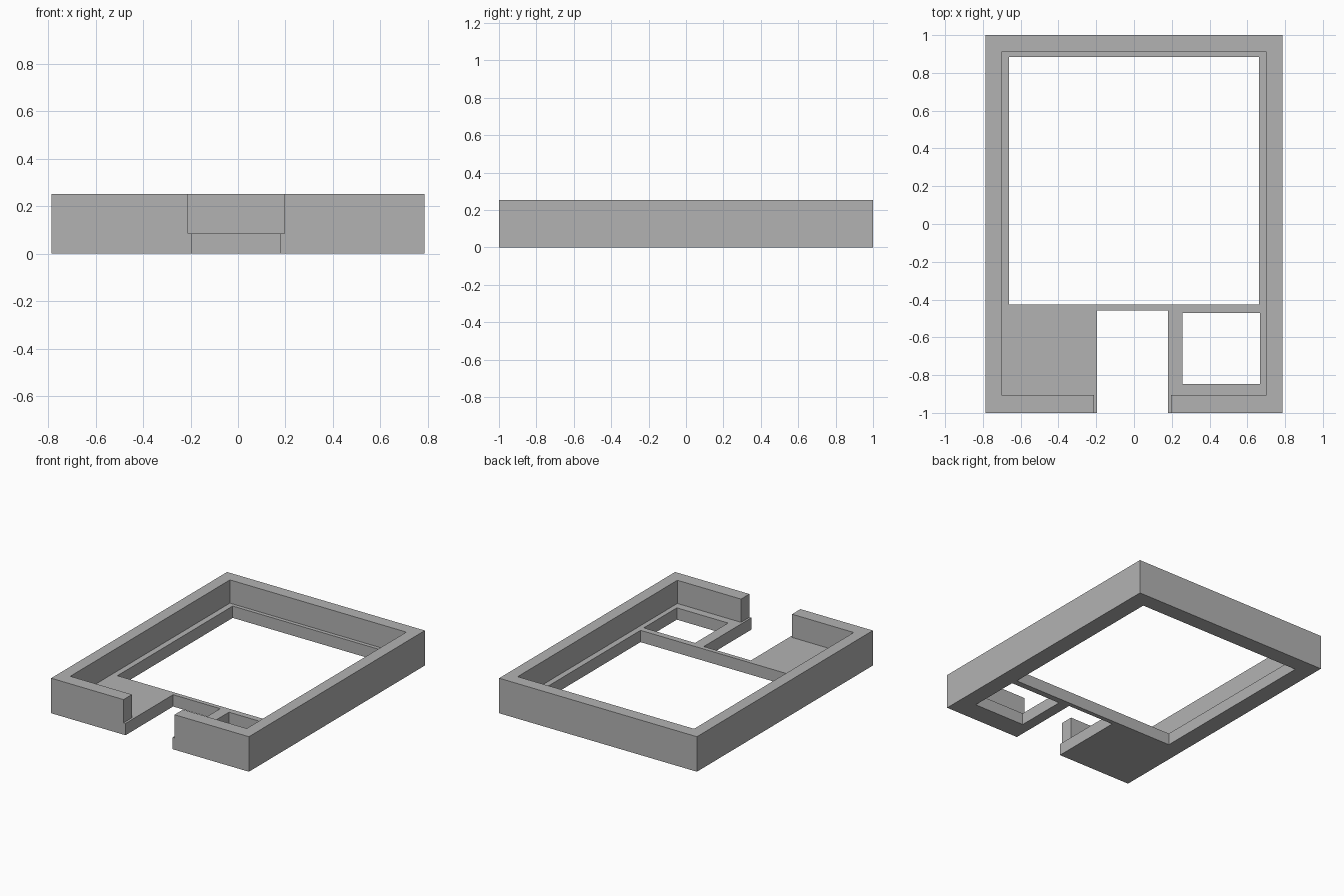
import bpy

if "Cube" in bpy.data.objects:
    bpy.data.objects.remove(bpy.data.objects["Cube"], do_unlink=True)

# One plain grey for the whole model
grey = bpy.data.materials.new("plain grey")
grey.use_nodes = True
colour = (0.45, 0.45, 0.45, 1)
grey.diffuse_color = colour
grey.node_tree.nodes["Principled BSDF"].inputs["Base Color"].default_value = colour


def box(name, x, y, z):
    """Box spanning the given (low, high) ranges."""
    spans = (x, y, z)
    bpy.ops.mesh.primitive_cube_add(size=1, location=[(a + b) / 2 for a, b in spans])
    ob = bpy.context.object
    ob.name = name
    ob.scale = [b - a for a, b in spans]
    bpy.ops.object.transform_apply(location=True, rotation=True, scale=True)
    ob.data.materials.append(grey)
    return ob


HEIGHT, FLOOR = 0.252, 0.085
through = (-0.1, 0.4)
above_floor = (FLOOR, 0.4)

# Solid block for the walls and floor
frame = box("walled_frame", (-0.787, 0.787), (-1, 1), (0, HEIGHT))

# Openings carved out of the block
cutters = [
    box("room_cutter", (-0.702, 0.702), (-0.904, 0.911), above_floor),
    box("doorway_cutter", (-0.211, 0.195), (-1.1, -0.8), above_floor),
    box("main_opening_cutter", (-0.661, 0.661), (-0.427, 0.884), through),
    box("entry_notch_cutter", (-0.195, 0.18), (-1.1, -0.459), through),
    box("small_opening_cutter", (0.258, 0.666), (-0.847, -0.471), through),
]
for cutter in cutters:
    cutter.hide_render = True
    cut = frame.modifiers.new(cutter.name, "BOOLEAN")
    cut.operation = "DIFFERENCE"
    cut.solver = "EXACT"
    cut.object = cutter

# Bake the cuts, then drop the helpers
bpy.ops.object.select_all(action="DESELECT")
frame.select_set(True)
bpy.context.view_layer.objects.active = frame
for name in [m.name for m in frame.modifiers]:
    bpy.ops.object.modifier_apply(modifier=name)
for cutter in cutters:
    bpy.data.objects.remove(cutter, do_unlink=True)
